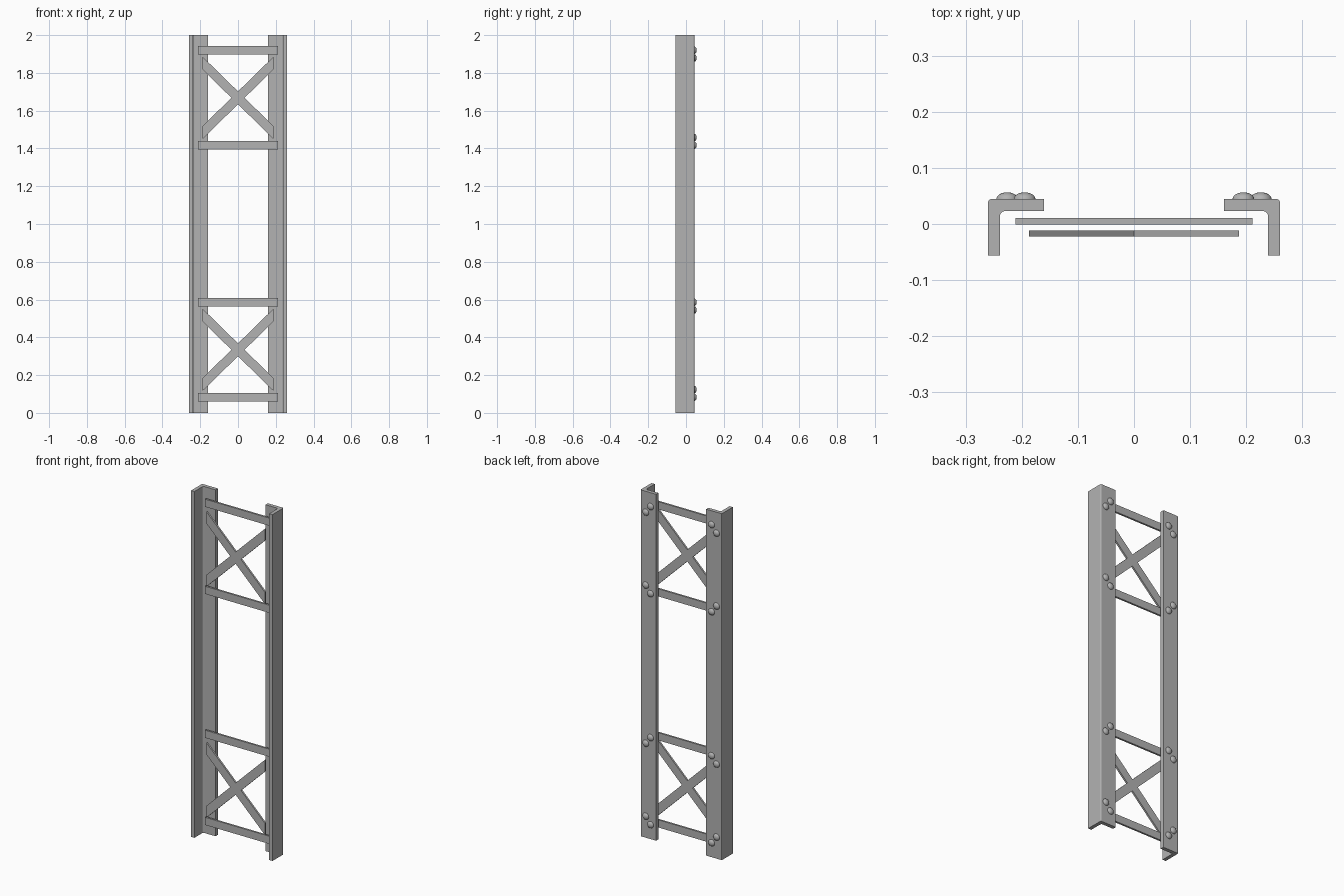
import bpy, bmesh, math
from mathutils import Matrix

if "Cube" in bpy.data.objects:
    bpy.data.objects.remove(bpy.data.objects["Cube"])

steel = bpy.data.materials.new("dark_steel")
steel.diffuse_color = (0.45, 0.45, 0.45, 1)
steel.use_nodes = True
steel.node_tree.nodes["Principled BSDF"].inputs["Base Color"].default_value = steel.diffuse_color


def add_object(name, bm):
    bmesh.ops.recalc_face_normals(bm, faces=bm.faces)
    mesh = bpy.data.meshes.new(name)
    bm.to_mesh(mesh)
    bm.free()
    mesh.materials.append(steel)
    ob = bpy.data.objects.new(name, mesh)
    bpy.context.collection.objects.link(ob)
    return ob


def extrude(name, points, offset):
    bm = bmesh.new()
    face = bm.faces.new([bm.verts.new(p) for p in points])
    new = bmesh.ops.extrude_face_region(bm, geom=[face])["geom"]
    bmesh.ops.translate(bm, vec=offset,
                        verts=[v for v in new if isinstance(v, bmesh.types.BMVert)])
    return add_object(name, bm)


def corner(cx, cy, r, a0, a1, steps=4):
    return [(cx + r * math.cos(math.radians(a0 + (a1 - a0) * i / steps)),
             cy + r * math.sin(math.radians(a0 + (a1 - a0) * i / steps)))
            for i in range(steps + 1)]


# Angle-iron posts with eased outer corner and inner fillet
profile = [(0.16, 0.023), (0.16, 0.0445)]
profile += corner(0.254, 0.0385, 0.006, 90, 0)
profile += [(0.26, -0.0565), (0.239, -0.0565)]
profile += corner(0.230, 0.014, 0.009, 0, 90)
for side, label in ((-1, "left"), (1, "right")):
    extrude(label + "_post", [(side * x, y, 0) for x, y in profile], (0, 0, 2))

# Flat horizontal bars
for i, z in enumerate((0.083, 0.586, 1.417, 1.92)):
    bar = [(-0.211, -0.0005, z - 0.022), (0.211, -0.0005, z - 0.022),
           (0.211, -0.0005, z + 0.022), (-0.211, -0.0005, z + 0.022)]
    extrude(f"cross_bar_{i + 1}", bar, (0, 0.011, 0))

    # Two domed rivets per bar end, stepping towards the brace centre
    step = 0.041 if i % 2 == 0 else -0.041
    for side, label in ((-1, "left"), (1, "right")):
        bm = bmesh.new()
        for x, dz in ((0.195, 0), (0.226, step)):
            place = (Matrix.Translation((side * x, 0.044, z + dz))
                     @ Matrix.Diagonal((1, 0.64, 1, 1))
                     @ Matrix.Rotation(-math.pi / 2, 4, 'X'))
            bmesh.ops.create_uvsphere(bm, u_segments=24, v_segments=12,
                                      radius=0.0195, matrix=place)
        bmesh.ops.bisect_plane(bm, geom=bm.verts[:] + bm.edges[:] + bm.faces[:],
                               plane_co=(0, 0.044, 0), plane_no=(0, -1, 0),
                               clear_outer=True, dist=1e-5)
        for f in bm.faces:
            f.smooth = True
        add_object(f"{label}_rivets_{i + 1}", bm)

# X braces with vertically cut ends
a, h, v = 0.187, 0.183, 0.034
n = v * a / h
outline = [(a, h + v), (0, v), (-a, h + v), (-a, h - v), (-n, 0), (-a, v - h),
           (-a, -h - v), (0, -v), (a, -h - v), (a, v - h), (n, 0), (a, h - v)]
for label, cz in (("lower", 0.334), ("upper", 1.668)):
    extrude(label + "_x_brace", [(x, -0.022, cz + z) for x, z in outline],
            (0, 0.0105, 0))
